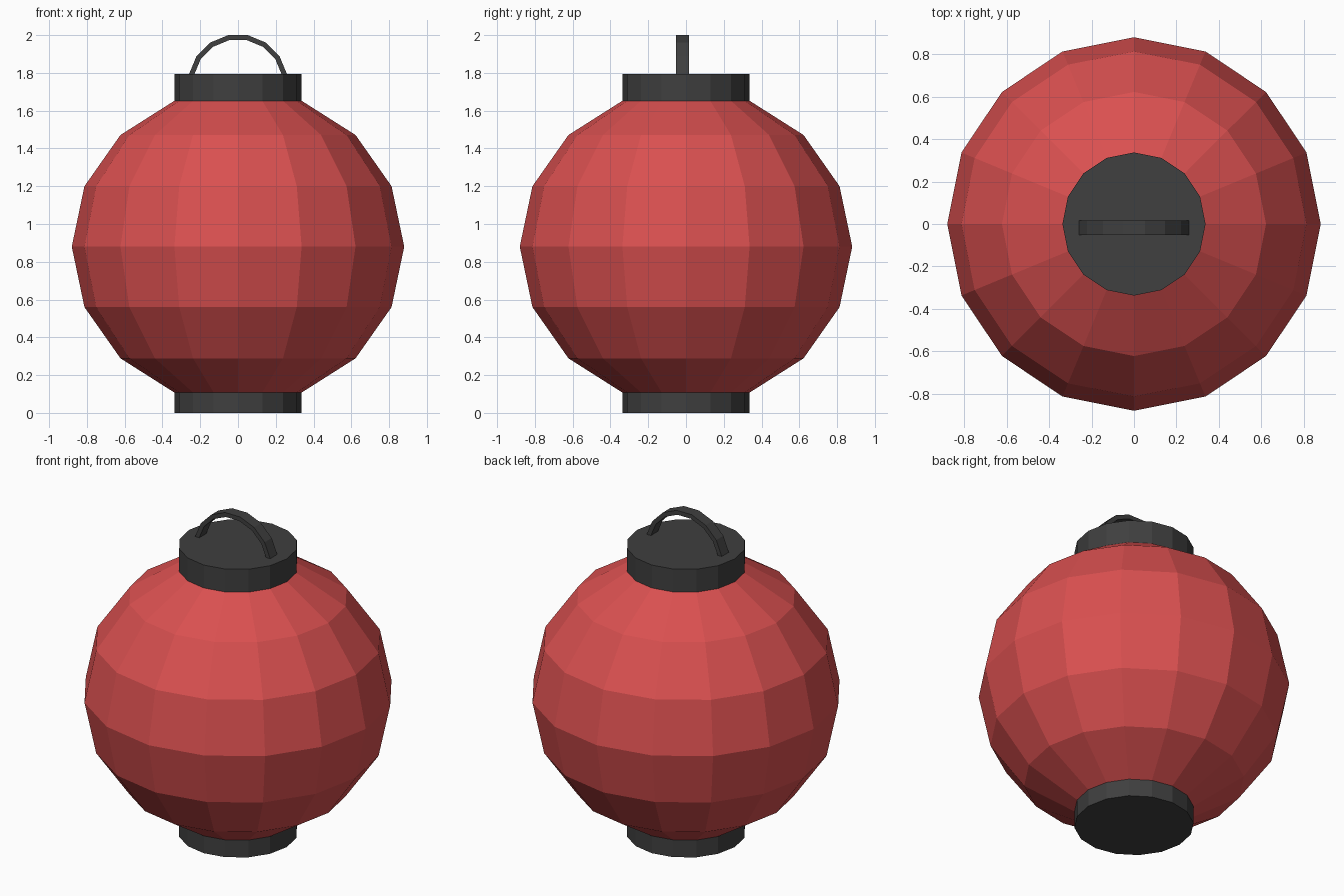
import bpy, bmesh, math
from mathutils import Matrix

cube = bpy.data.objects.get("Cube")
if cube:
    bpy.data.objects.remove(cube, do_unlink=True)


def material(name, rgb):
    mat = bpy.data.materials.new(name)
    mat.use_nodes = True
    colour = (*rgb, 1)
    mat.diffuse_color = colour
    mat.node_tree.nodes["Principled BSDF"].inputs["Base Color"].default_value = colour
    return mat


def add_object(name, bm, mat):
    bmesh.ops.recalc_face_normals(bm, faces=bm.faces)
    mesh = bpy.data.meshes.new(name)
    bm.to_mesh(mesh)
    bm.free()
    mesh.materials.append(mat)
    obj = bpy.data.objects.new(name, mesh)
    bpy.context.collection.objects.link(obj)
    return obj


red = material("lantern red", (0.7, 0.08, 0.08))
charcoal = material("charcoal", (0.05, 0.05, 0.05))
SIDES = 16

# Faceted, slightly flattened paper globe
bm = bmesh.new()
bmesh.ops.create_uvsphere(bm, u_segments=SIDES, v_segments=8, radius=0.88)
bmesh.ops.transform(bm, matrix=Matrix.Translation((0, 0, 0.88)) @ Matrix.Diagonal((1, 1, 0.95, 1)), verts=bm.verts)
add_object("paper_globe", bm, red)

# Collars closing the globe at both ends
for name, low, high in (("bottom_collar", 0, 0.11), ("top_collar", 1.645, 1.795)):
    bm = bmesh.new()
    bmesh.ops.create_cone(bm, cap_ends=True, segments=SIDES, radius1=0.337, radius2=0.337,
                          depth=high - low, matrix=Matrix.Translation((0, 0, (low + high) / 2)))
    add_object(name, bm, charcoal)

# Flat strip bent into a carrying arch, its feet sunk into the top collar
bm = bmesh.new()
rings = []
for i in range(10):
    angle = math.tau / SIDES * (i - 0.5)
    rings.append([bm.verts.new((r * math.cos(angle), y, 1.74 + r * math.sin(angle)))
                  for r, y in ((0.265, -0.053), (0.265, 0.017), (0.238, 0.017), (0.238, -0.053))])
for a, b in zip(rings, rings[1:]):
    for j in range(4):
        k = (j + 1) % 4
        bm.faces.new((a[j], a[k], b[k], b[j]))
bm.faces.new(rings[0])
bm.faces.new(rings[-1])
add_object("handle", bm, charcoal)
